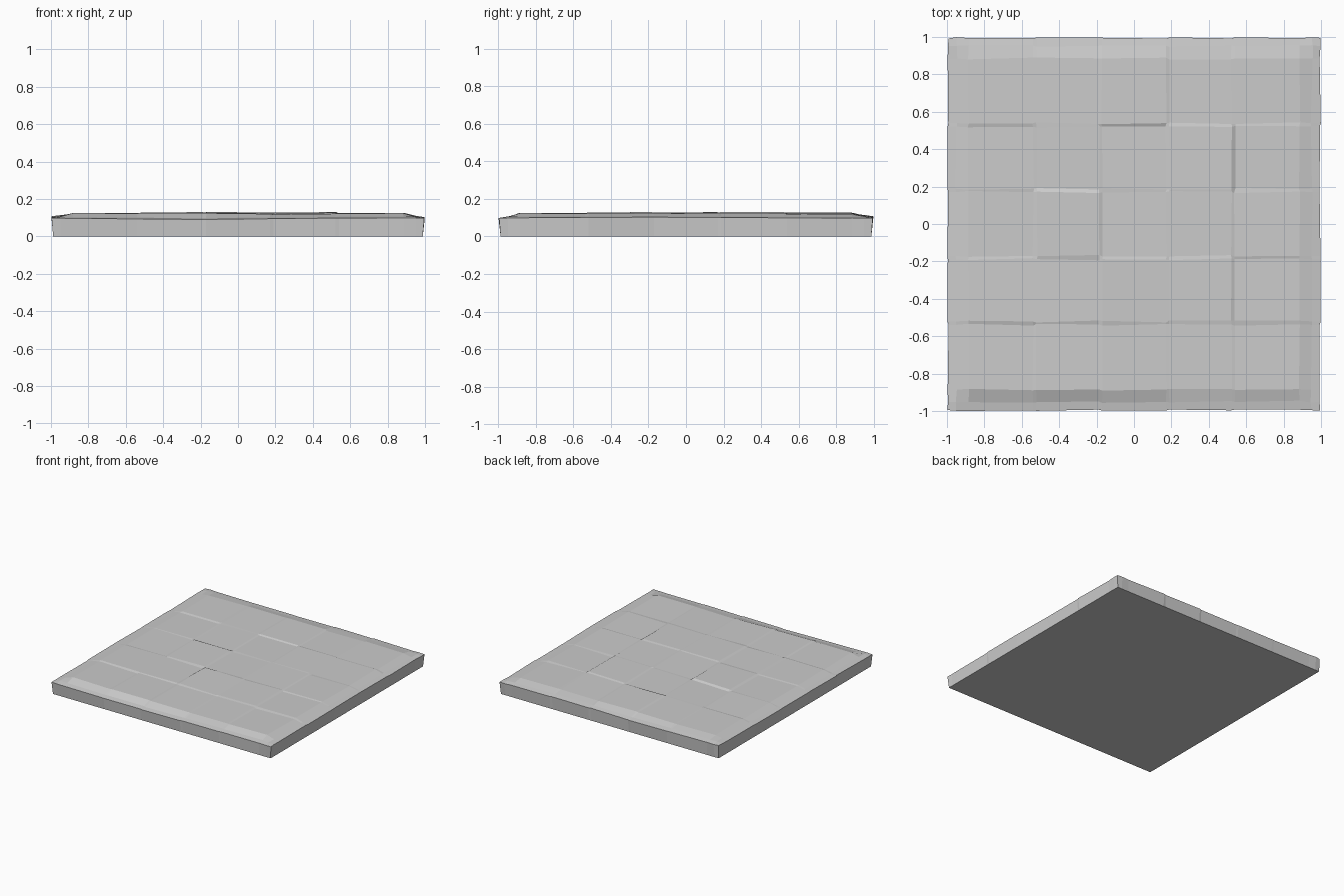
import bpy, bmesh, random

if "Cube" in bpy.data.objects:
    bpy.data.objects.remove(bpy.data.objects["Cube"])

random.seed(4)

# Joint lines between the 5 x 5 paving tiles, and mean tile heights (front row first)
lines = [-0.885, -0.53, -0.18, 0.18, 0.53, 0.885]
heights = [
    [.122, .123, .122, .121, .122],
    [.124, .123, .127, .127, .123],
    [.121, .127, .124, .126, .123],
    [.121, .122, .122, .128, .121],
    [.123, .124, .126, .122, .121],
]
N = 5
gap = 0.009

# Grid stations: outer edge, rim break, two edges per tile, rim break, outer edge
st = [-0.995, -0.95]
for i in range(N):
    st += [lines[i] + (gap if i else 0), lines[i + 1] - (gap if i < N - 1 else 0)]
st += [0.95, 0.995]
M = len(st)
tilt = [[(random.uniform(-.0025, .0025), random.uniform(-.0025, .0025))
         for c in range(N)] for r in range(N)]

# Worn height of the outer edge along each side
front = [.098, .094, .091, .095, .099, .099]
back = [.108, .103, .100, .104, .103, .098]
left = [.098, .100, .103, .101, .103, .108]
right = [.099, .101, .103, .101, .099, .098]


def along(table, t):
    f = (t + 1) / 2 * (len(table) - 1)
    k = min(int(f), len(table) - 2)
    return table[k] + (table[k + 1] - table[k]) * (f - k)


def edge_height(i, j):
    if j < 2:
        return along(front, st[i])
    if j >= M - 2:
        return along(back, st[i])
    return along(left if i < 2 else right, st[j])


def top_point(i, j):
    x, y = st[i], st[j]
    ring = min(i, j, M - 1 - i, M - 1 - j)
    if ring == 0:                                # outer edge
        if i in (0, M - 1):
            x += random.uniform(-.004, .004)
        if j in (0, M - 1):
            y += random.uniform(-.004, .004)
        return x, y, edge_height(i, j)
    if ring == 1:                                # rim break line
        wob = random.uniform(-.006, .006)
        if i in (1, M - 2):
            x += wob
        if j in (1, M - 2):
            y += wob
        return x, y, edge_height(i, j) + .007
    c, r = (i - 2) // 2, (j - 2) // 2            # tile corner
    a, b = tilt[r][c]
    sx, sy = (i % 2) * 2 - 1, (j % 2) * 2 - 1
    return (x + random.uniform(-.004, .004), y + random.uniform(-.006, .006),
            heights[r][c] + a * sx + b * sy)


bm = bmesh.new()
# Paved top surface
v = [[bm.verts.new(top_point(i, j)) for j in range(M)] for i in range(M)]
for i in range(M - 1):
    for j in range(M - 1):
        bm.faces.new((v[i][j], v[i + 1][j], v[i + 1][j + 1], v[i][j + 1]))

# Slab sides and underside
m = M - 1
loop = ([v[i][0] for i in range(m)] + [v[m][j] for j in range(m)] +
        [v[i][m] for i in range(m, 0, -1)] + [v[0][j] for j in range(m, 0, -1)])
base = [bm.verts.new((max(-.988, min(.988, p.co.x)), max(-.988, min(.988, p.co.y)), 0))
        for p in loop]
for k in range(len(loop)):
    n = (k + 1) % len(loop)
    bm.faces.new((loop[k], base[k], base[n], loop[n]))
bm.faces.new(base[::-1])
bmesh.ops.recalc_face_normals(bm, faces=bm.faces[:])

mesh = bpy.data.meshes.new("floor_slab")
bm.to_mesh(mesh)
bm.free()
slab = bpy.data.objects.new("floor_slab", mesh)
bpy.context.collection.objects.link(slab)
